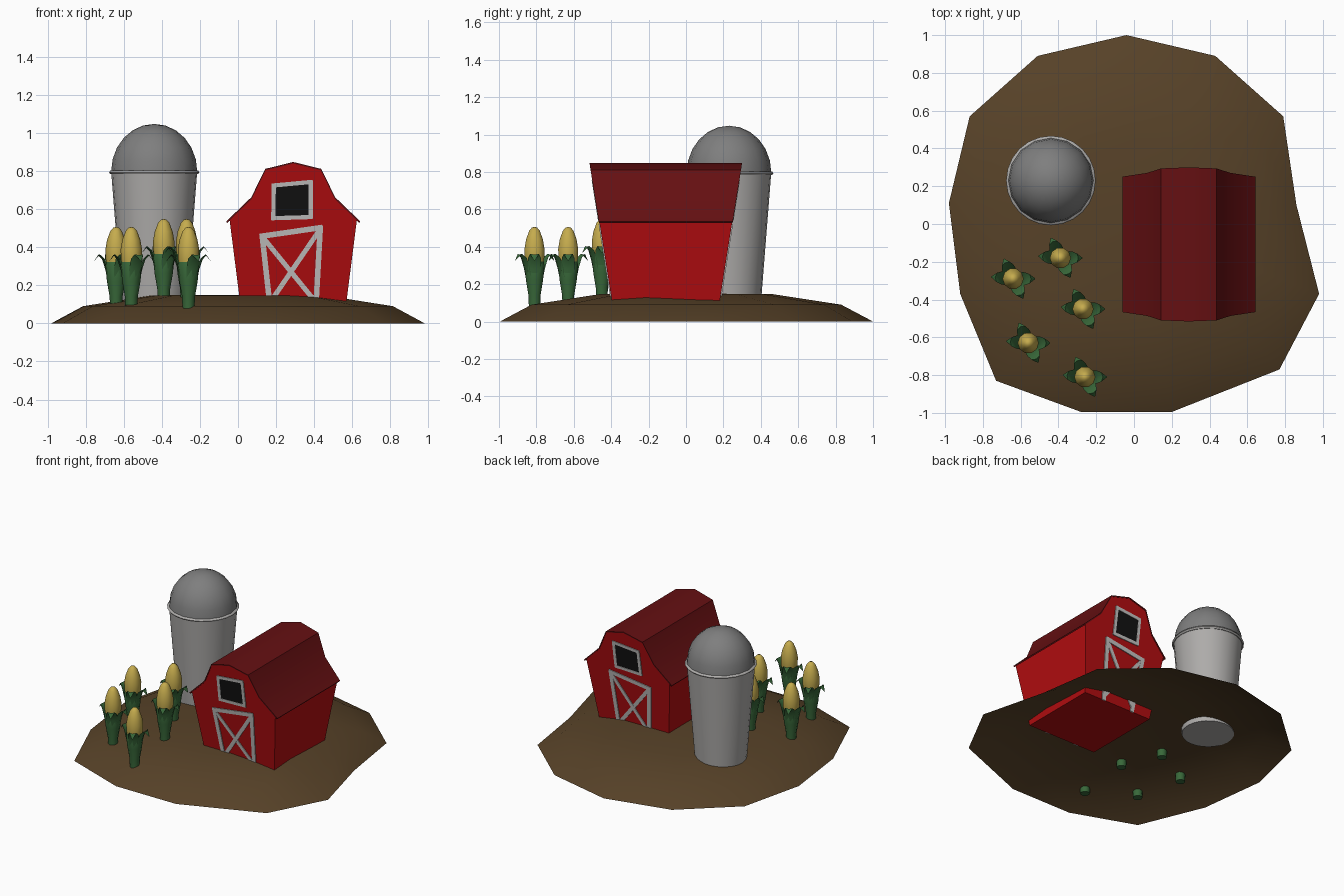
import bpy, bmesh, math
from mathutils import Vector

if "Cube" in bpy.data.objects:
    bpy.data.objects.remove(bpy.data.objects["Cube"])

def material(name, col):
    m = bpy.data.materials.new(name)
    m.diffuse_color = (*col, 1)
    m.use_nodes = True
    m.node_tree.nodes["Principled BSDF"].inputs["Base Color"].default_value = m.diffuse_color
    return m

SOIL = material("soil brown", (.095, .054, .021))
RED = material("barn red", (.45, .004, .005))
ROOF = material("roof dark red", (.13, .005, .006))
TRIM = material("trim off white", (.56, .55, .54))
BLACK = material("window black", (.006, .006, .006))
STEEL = material("silo light grey", (.42, .41, .40))
DOME = material("dome grey", (.21, .21, .21))
CORN = material("corn yellow", (.56, .41, .075))
LEAF = material("leaf green", (.04, .14, .042))

def build(name, verts, faces, mat, smooth=None, outward=True):
    me = bpy.data.meshes.new(name)
    me.from_pydata([tuple(v) for v in verts], [], faces)
    bm = bmesh.new()
    bm.from_mesh(me)
    bmesh.ops.remove_doubles(bm, verts=bm.verts, dist=1e-5)
    if outward:
        bmesh.ops.recalc_face_normals(bm, faces=bm.faces)
    bm.to_mesh(me)
    bm.free()
    me.materials.append(mat)
    ob = bpy.data.objects.new(name, me)
    bpy.context.collection.objects.link(ob)
    if smooth:
        bpy.ops.object.select_all(action='DESELECT')
        ob.select_set(True)
        bpy.context.view_layer.objects.active = ob
        bpy.ops.object.shade_smooth_by_angle(angle=math.radians(smooth))
    return ob

def rings(name, loops, mat, smooth=None, cap=False, outward=True):
    """Skin a list of equal-length vertex loops."""
    n = len(loops[0])
    verts = [v for l in loops for v in l]
    faces = [(i*n + j, i*n + (j+1) % n, (i+1)*n + (j+1) % n, (i+1)*n + j)
             for i in range(len(loops) - 1) for j in range(n)]
    if cap:
        faces += [tuple(reversed(range(n))), tuple(range(len(verts) - n, len(verts)))]
    return build(name, verts, faces, mat, smooth, outward)

def lathe(name, profile, centre, n, mat, smooth=40):
    cx, cy, cz = centre
    loops = [[(cx + r*math.cos(2*math.pi*j/n), cy + r*math.sin(2*math.pi*j/n), cz + z)
              for j in range(n)] for r, z in profile]
    return rings(name, loops, mat, smooth)

# Ground: open low mound with an irregular outline
outline = [(-.98, .11), (-.92, -.37), (-.73, -.83), (-.28, -.995), (.20, -.995), (.77, -.77),
           (.98, -.37), (.86, .10), (.79, .57), (.43, .89), (-.04, 1.0), (-.51, .89), (-.87, .57)]
rings("ground", [[(x*s, y*s, z) for x, y in outline]
                 for s, z in ((1, 0), (.83, .09), (.46, .147), (0, .15))], SOIL, 40, outward=False)

# Barn: gambrel body whose walls lean outwards
BX, BY = .29, -.108
def half_depth(z):
    return .29 + (z - .12)*.158

def on_wall(x, z, side, off=0):
    return Vector((x, BY + side*(half_depth(z) + off), z))

half = [(.275, .08), (.335, .55), (.22, .655), (.147, .805)]
profile = [(BX + x, z) for x, z in half] + [(BX, .84)] + [(BX - x, z) for x, z in reversed(half)]
rings("barn_walls", [[on_wall(x, z, s) for x, z in profile] for s in (-1, 1)], RED, cap=True)

# Roof: thin folded sheet over the gable
rh = [(.352, .535), (.22, .662), (.147, .811)]
top = [(BX + x, z) for x, z in rh] + [(BX, .847)] + [(BX - x, z) for x, z in reversed(rh)]
under = [(BX + (x - BX)*.985, z - .008) for x, z in reversed(top)]
rings("barn_roof", [[on_wall(x, z, s, .003) for x, z in top + under] for s in (-1, 1)],
      ROOF, 30, cap=True)

# Painted details on both gable ends
def plate(name, pts, side, mat, thick):
    rings(name, [[on_wall(x, z, side, o) for x, z in pts] for o in (-.002, thick)], mat, cap=True)

def bar(name, a, b, w, side, thick=.006):
    a, b = Vector(a), Vector(b)
    d = (b - a).normalized()
    p = Vector((-d.y, d.x))*w/2
    a, b = a - d*w*.4, b + d*w*.4
    plate(name, [a + p, b + p, b - p, a - p], side, TRIM, thick)

for side, tag in ((-1, "front"), (1, "back")):
    win = [(.185, .552), (.382, .558), (.382, .742), (.188, .724)]
    plate(tag + "_window_pane", win, side, BLACK, .003)
    for i in range(4):
        bar(tag + "_window_frame", win[i], win[(i + 1) % 4], .022, side)
    tl, tr, bl, br = (.127, .458), (.432, .502), (.168, .09), (.409, .09)
    for a, b in ((tl, tr), (tl, bl), (tr, br)):
        bar(tag + "_door_frame", a, b, .029, side)
    bar(tag + "_door_brace", (.14, .44), (.405, .115), .026, side, .005)
    bar(tag + "_door_brace", (.425, .485), (.172, .115), .026, side, .0055)

# Silo: tapered body, rim and dome
silo = (-.44, .23, 0)
lathe("silo_body", [(0, .115), (.172, .115), (.225, .785), (0, .785)], silo, 24, STEEL)
lathe("silo_rim", [(.21, .785), (.23, .783), (.237, .793), (.23, .803), (.21, .803)],
      silo, 24, STEEL, 60)
lathe("silo_dome", [(.226*math.cos(a), .797 + .25*math.sin(a))
                    for a in (math.pi/2*i/6 for i in range(7))], silo, 16, DOME)

# Corn plants: husk, cob and four drooping leaves
def leaf(name, centre, ang):
    c = Vector(centre)
    d = Vector((math.cos(ang), math.sin(ang), 0))
    t = Vector((-d.y, d.x, 0))
    secs = [(.036, .18, .022), (.056, .28, .036), (.074, .335, .034), (.095, .358, .024),
            (.117, .325, .002)]
    verts, faces = [], []
    for r, z, w in secs:
        for k in (-1, 0, 1):
            verts.append(c + d*(r - abs(k)*w*.3) + t*k*w + Vector((0, 0, z + abs(k)*w*.15)))
    for i in range(len(secs) - 1):
        for k in (0, 1):
            a = i*3 + k
            faces.append((a, a + 1, a + 4, a + 3))
    build(name, verts, faces, LEAF, 50)

for x, y, lift in ((-.64, -.29, 0), (-.39, -.18, .042), (-.27, -.45, .042),
                   (-.56, -.63, 0), (-.26, -.81, 0)):
    c = (x, y, lift)
    lathe("corn_husk", [(0, .055), (.031, .055), (.034, .14), (.048, .22), (.056, .30), (.05, .33)],
          c, 10, LEAF)
    lathe("corn_cob", [(.045, .28), (.055, .34), (.056, .39), (.047, .44), (.03, .485),
                       (.015, .502), (0, .506)], c, 10, CORN, 50)
    for ang in (0, 115, 175, 297):
        leaf("corn_leaf", c, math.radians(ang))
